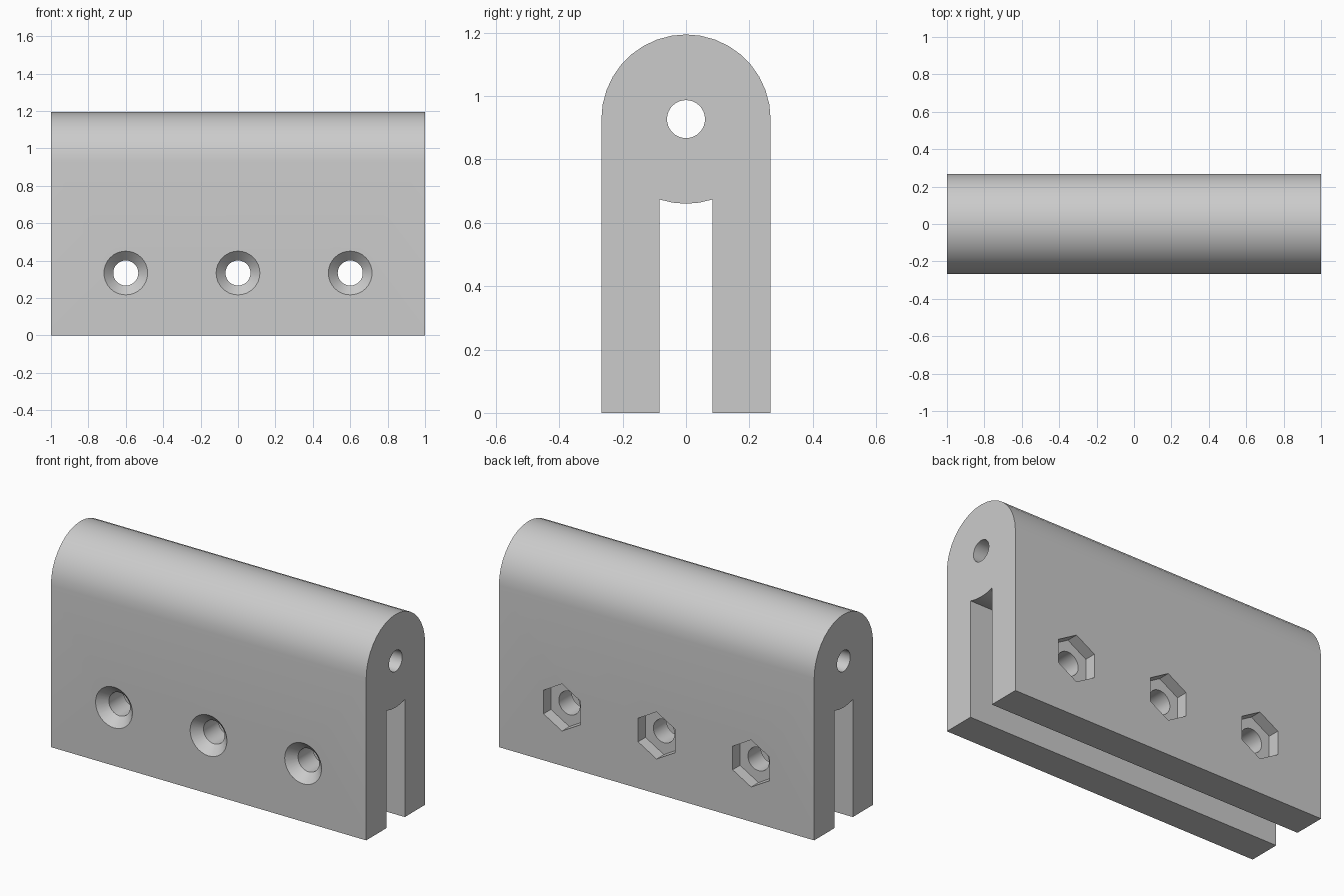
import bpy, bmesh
from math import sin, cos, pi, asin

cube = bpy.data.objects.get("Cube")
if cube:
    bpy.data.objects.remove(cube)

R = 0.267        # half thickness and radius of the rounded top
AXIS_Z = 0.927   # height of the pin axis
SLOT = 0.083     # half width of the slot
HOLE_Z = 0.334   # height of the bolt row
HOLE_R = 0.067

grey = bpy.data.materials.new("light_grey")
grey.use_nodes = True
grey.diffuse_color = (0.6, 0.6, 0.6, 1)
grey.node_tree.nodes["Principled BSDF"].inputs["Base Color"].default_value = grey.diffuse_color


def loft(name, sections):
    """Solid through matching closed sections, capped at both ends."""
    bm = bmesh.new()
    rings = [[bm.verts.new(p) for p in s] for s in sections]
    n = len(rings[0])
    for a, b in zip(rings, rings[1:]):
        for i in range(n):
            j = (i + 1) % n
            bm.faces.new((a[i], a[j], b[j], b[i]))
    bm.faces.new(rings[0][::-1])
    bm.faces.new(rings[-1])
    bmesh.ops.recalc_face_normals(bm, faces=bm.faces)
    mesh = bpy.data.meshes.new(name)
    bm.to_mesh(mesh)
    bm.free()
    mesh.materials.append(grey)
    obj = bpy.data.objects.new(name, mesh)
    bpy.context.collection.objects.link(obj)
    return obj


def y_ring(x, y, r, sides):
    angles = [2 * pi * i / sides for i in range(sides)]
    return [(x + r * sin(a), y, HOLE_Z + r * cos(a)) for a in angles]


def cut(target, cutter):
    cutter.hide_render = True
    mod = target.modifiers.new(cutter.name, 'BOOLEAN')
    mod.operation = 'DIFFERENCE'
    mod.solver = 'EXACT'
    mod.object = cutter
    bpy.context.view_layer.objects.active = target
    bpy.ops.object.modifier_apply(modifier=mod.name)
    bpy.data.objects.remove(cutter)


# Clamp body: rounded top, two legs, slot with a bulging roof
top_arc = [(R * cos(pi * i / 18), AXIS_Z + R * sin(pi * i / 18)) for i in range(19)]
half = asin(SLOT / R)
roof = [(R * sin(half * t / 2), AXIS_Z - R * cos(half * t / 2)) for t in range(-2, 3)]
profile = [(R, 0)] + top_arc + [(-R, 0), (-SLOT, 0)] + roof + [(SLOT, 0)]
body = loft("clamp_body", [[(x, y, z) for y, z in profile] for x in (-1, 1)])

# Pin hole along the whole length
pin = [(0.06 * cos(2 * pi * i / 32), AXIS_Z + 0.06 * sin(2 * pi * i / 32)) for i in range(32)]
cut(body, loft("pin_cutter", [[(x, y, z) for y, z in pin] for x in (-1.1, 1.1)]))

# Countersunk bolt holes at the front, hexagonal nut pockets at the back
for x in (-0.6, 0, 0.6):
    bolt = [(-R - 0.05, HOLE_R + 0.1), (-R + 0.05, HOLE_R), (R + 0.1, HOLE_R)]
    cut(body, loft("bolt_cutter", [y_ring(x, y, r, 32) for y, r in bolt]))
    cut(body, loft("nut_cutter", [y_ring(x, y, 0.135, 6) for y in (R - 0.067, R + 0.1)]))

# Smooth curved walls, sharp edges
bpy.ops.object.select_all(action='DESELECT')
body.select_set(True)
bpy.context.view_layer.objects.active = body
bpy.ops.object.shade_smooth_by_angle(angle=pi / 6)
